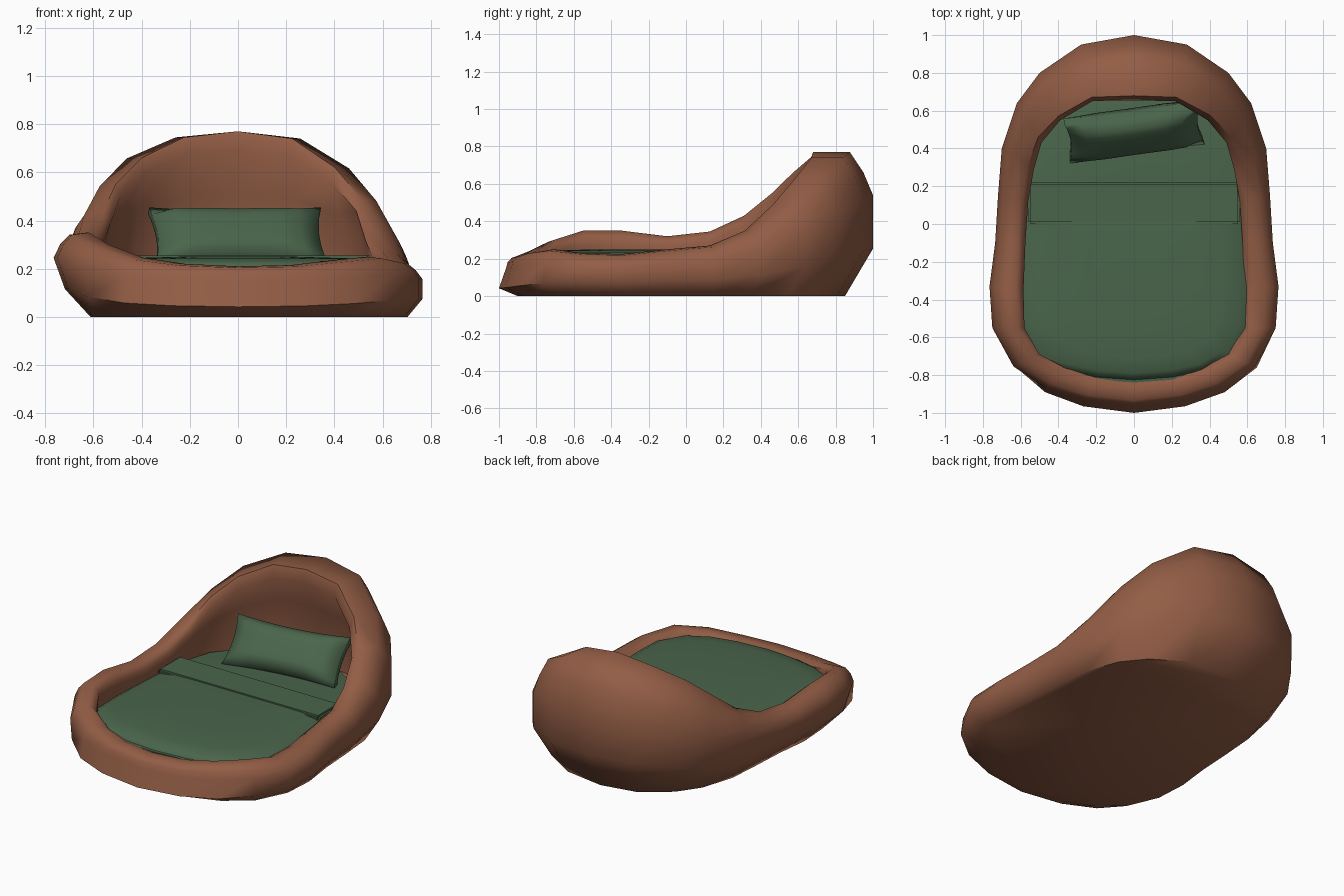
import bpy, bmesh
from math import radians
from mathutils import Vector, Matrix

cube = bpy.data.objects.get("Cube")
if cube:
    bpy.data.objects.remove(cube, do_unlink=True)


def material(name, rgb):
    m = bpy.data.materials.new(name)
    m.use_nodes = True
    m.diffuse_color = (*rgb, 1)
    m.node_tree.nodes["Principled BSDF"].inputs["Base Color"].default_value = (*rgb, 1)
    return m


BROWN = material("warm_brown", (0.29, 0.11, 0.06))
GREEN = material("moss_green", (0.068, 0.13, 0.07))


def finish(bm, name, mat, angle=50):
    bmesh.ops.remove_doubles(bm, verts=bm.verts, dist=0.0005)
    bmesh.ops.recalc_face_normals(bm, faces=bm.faces)
    mesh = bpy.data.meshes.new(name)
    bm.to_mesh(mesh)
    bm.free()
    mesh.materials.append(mat)
    ob = bpy.data.objects.new(name, mesh)
    bpy.context.collection.objects.link(ob)
    bpy.ops.object.select_all(action="DESELECT")
    ob.select_set(True)
    bpy.context.view_layer.objects.active = ob
    bpy.ops.object.shade_smooth_by_angle(angle=radians(angle))
    return ob


def loft(rings):
    """Skin a stack of closed rings and cap both ends."""
    bm = bmesh.new()
    loops = [[bm.verts.new(p) for p in ring] for ring in rings]
    n = len(loops[0])
    for a, b in zip(loops, loops[1:]):
        for i in range(n):
            j = (i + 1) % n
            bm.faces.new((a[i], a[j], b[j], b[i]))
    bm.faces.new(loops[0])
    bm.faces.new(loops[-1])
    return bm


def clamp(v):
    return max(0.0, min(1.0, v))


# Half outline from head to foot: outer x, y, inner x, y, rim height right, left
HALF = [
    (0, 1, 0, .655, .77, .77),
    (.28, .95, .22, .65, .745, .74),
    (.5, .8, .39, .55, .66, .62),
    (.62, .64, .49, .43, .55, .49),
    (.7, .4, .53, .29, .43, .35),
    (.72, .15, .56, .12, .345, .27),
    (.735, -.1, .575, -.1, .32, .25),
    (.765, -.33, .585, -.35, .35, .225),
    (.75, -.55, .58, -.55, .35, .23),
    (.65, -.76, .5, -.69, .3, .25),
    (.48, -.89, .36, -.765, .245, .235),
    (.27, -.965, .2, -.8, .22, .215),
    (0, -1, 0, -.815, .21, .21),
]
STATIONS = [(s, -1) for s in HALF] + [(s, 1) for s in HALF[-2:0:-1]]


def section(station, side):
    """Cross-section of the bed wall, from the base over the rim to the floor."""
    ox, oy, ix, iy, zr, zl = station
    outer, inner = Vector((ox * side, oy)), Vector((ix * side, iy))
    c = zr if side < 0 else zl
    foot = clamp((-oy - .6) / .4)
    hood = clamp((c - .3) / .4)
    slant = .8 if side < 0 else .92
    base = Vector((outer.x * slant, oy * (.85 if oy > 0 else .9)))
    low = Vector((outer.x * (.93 if side < 0 else 1), oy))
    low = low.lerp(outer, max(hood, foot))
    deep = inner.lerp(outer, .28 * hood)
    rim = .75 + .18 * hood
    points = [
        (base, 0),
        (low, c * (.33 - .13 * foot)),
        (outer.lerp(inner, .2 * foot), c * .7),
        (outer.lerp(inner, .15 + .1 * foot), c * .86),
        (outer.lerp(inner, .36), c * (.97 + .03 * hood)),
        (outer.lerp(inner, rim), c),
        (inner, c * .9),
        (deep, c * .6 + .05),
        (deep, .16),
    ]
    return [(p.x, p.y, z) for p, z in points]


# Hooded bed shell
sections = [section(*s) for s in STATIONS]
finish(loft(list(zip(*sections))), "bed_shell", BROWN, 60)


def pad(name, profile, back, centre_y):
    """Low cushion following the inner outline, cut straight at the back."""
    outline = [(s[2] * side, min(s[3], back)) for s, side in STATIONS]
    rings = []
    for scale, z in profile:
        rings.append([(x * scale, centre_y + (y - centre_y) * scale, z)
                      for x, y in outline])
    finish(loft(rings), name, GREEN, 60)


pad("mattress", [(1.03, .15), (1.03, .205), (.9, .22), (.5, .225)], .7, 0)
pad("blanket", [(1.02, .17), (1.02, .21), (.95, .232), (.8, .243), (.4, .25)], .2, -.3)

# Folded band along the blanket's head edge
bm = bmesh.new()
bmesh.ops.create_cube(bm, size=1, matrix=Matrix.Translation((0, .11, .234))
                      @ Matrix.Diagonal((1.12, .22, .04, 1)))
bmesh.ops.bevel(bm, geom=bm.edges[:], offset=.012, segments=2, affect="EDGES")
finish(bm, "blanket_fold", GREEN)

# Pillow: a cube swollen in the middle, with pinched corners
bm = bmesh.new()
bmesh.ops.create_cube(bm, size=2)
bmesh.ops.subdivide_edges(bm, edges=bm.edges[:], cuts=7, use_grid_fill=True)
for v in bm.verts:
    u, w, t = v.co
    swell = .25 + .75 * ((1 - u ** 4) * (1 - w ** 4)) ** .5
    v.co = (u * .36 * (1 - .06 * (1 - w * w)),
            w * .155 * (1 - .12 * (1 - u * u)),
            t * .085 * swell)
pillow = finish(bm, "pillow", GREEN, 70)
pillow.matrix_world = (Matrix.Translation((0, .49, .325))
                       @ Matrix.Rotation(radians(8), 4, "Z")
                       @ Matrix.Rotation(radians(48), 4, "X"))
